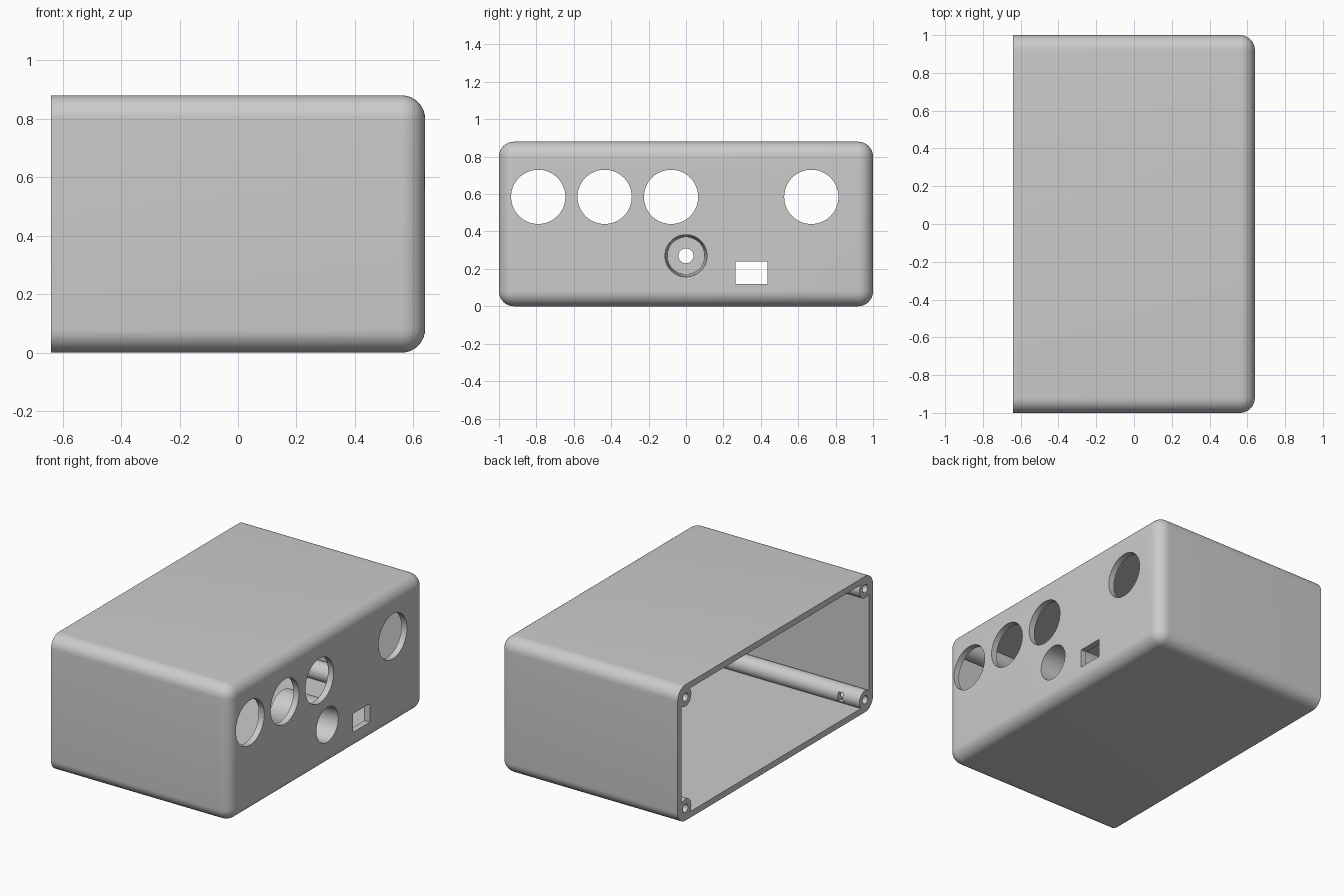
import bpy
import bmesh
import math
from mathutils import Matrix, Vector

cube = bpy.data.objects.get("Cube")
if cube:
    bpy.data.objects.remove(cube, do_unlink=True)

L, W, H = 1.28, 2.0, 0.88      # outer size
T, R = 0.04, 0.08              # wall thickness, corner radius
XB, XF = -L / 2, L / 2         # open end, panel end

grey = bpy.data.materials.new("light_grey")
grey.use_nodes = True
colour = (0.6, 0.6, 0.6, 1)
grey.diffuse_color = colour
grey.node_tree.nodes["Principled BSDF"].inputs["Base Color"].default_value = colour


def finish(bm, name):
    bmesh.ops.recalc_face_normals(bm, faces=bm.faces)
    mesh = bpy.data.meshes.new(name)
    bm.to_mesh(mesh)
    bm.free()
    obj = bpy.data.objects.new(name, mesh)
    obj.data.materials.append(grey)
    bpy.context.collection.objects.link(obj)
    return obj


def box(name, low, high, radius=0):
    """Box whose edges are rounded, except around its -x end."""
    low, high = Vector(low), Vector(high)
    bm = bmesh.new()
    bmesh.ops.create_cube(bm, size=1)
    bmesh.ops.scale(bm, vec=high - low, verts=bm.verts)
    bmesh.ops.translate(bm, vec=(low + high) / 2, verts=bm.verts)
    if radius:
        edges = [e for e in bm.edges
                 if max(v.co.x for v in e.verts) > low.x + 0.001]
        bmesh.ops.bevel(bm, geom=edges, offset=radius, segments=10,
                        profile=0.5, affect='EDGES')
    return finish(bm, name)


def rod(name, x0, x1, y, z, r0, r1=None):
    """Cylinder or cone along x."""
    bm = bmesh.new()
    bmesh.ops.create_cone(bm, cap_ends=True, segments=64, radius1=r0,
                          radius2=r1 or r0, depth=x1 - x0)
    turn = Matrix.Rotation(math.pi / 2, 4, 'Y')
    bmesh.ops.transform(bm, verts=bm.verts,
                        matrix=Matrix.Translation(((x0 + x1) / 2, y, z)) @ turn)
    return finish(bm, name)


def subtract(target, cutter):
    cutter.hide_render = True
    mod = target.modifiers.new("cut", 'BOOLEAN')
    mod.operation = 'DIFFERENCE'
    mod.solver = 'EXACT'
    mod.object = cutter
    bpy.context.view_layer.objects.active = target
    bpy.ops.object.modifier_apply(modifier=mod.name)
    bpy.data.objects.remove(cutter, do_unlink=True)


# Inner space, left solid around the corner posts and the socket cup
cavity = box("cavity", (XB - 0.1, -W / 2 + T, T), (XF - T, W / 2 - T, H - T))
corners = [(sy * (W / 2 - R), z) for sy in (-1, 1) for z in (R, H - R)]
for y, z in corners:
    subtract(cavity, rod("post", XB - 0.2, XF + 0.1, y, z, 0.06))
CUP_Z, CUP_X = 0.27, XF - 0.32
subtract(cavity, rod("cup", CUP_X, XF + 0.1, 0, CUP_Z, 0.14))

# Hollow case, open at one end
case = box("case", (XB, -W / 2, 0), (XF, W / 2, H), R)
subtract(case, cavity)

# Screw holes and nut slots in the posts
for y, z in corners:
    side = math.copysign(1, y)
    subtract(case, rod("screw_hole", XB - 0.05, XB + 0.3, y, z, 0.026))
    ya, yb = sorted((y + side * 0.02, y - side * 0.1))
    subtract(case, box("nut_slot", (XB + 0.12, ya, z - 0.03),
                       (XB + 0.155, yb, z + 0.03)))

# Large round panel openings
for y in (-0.79, -0.435, -0.08, 0.67):
    subtract(case, rod("round_opening", XF - 0.1, XF + 0.1, y, 0.585, 0.145))

# Small rectangular port
subtract(case, box("port", (XF - 0.1, 0.265, 0.12), (XF + 0.1, 0.435, 0.24)))

# Recessed socket cup with a through hole in its floor
subtract(case, rod("cup_bore", CUP_X + T, XF + 0.01, 0, CUP_Z, 0.1, 0.113))
subtract(case, rod("cup_hole", CUP_X - 0.05, CUP_X + 0.1, 0, CUP_Z, 0.04))

bpy.ops.object.select_all(action='DESELECT')
case.select_set(True)
bpy.context.view_layer.objects.active = case
bpy.ops.object.shade_smooth_by_angle(angle=math.radians(30))
